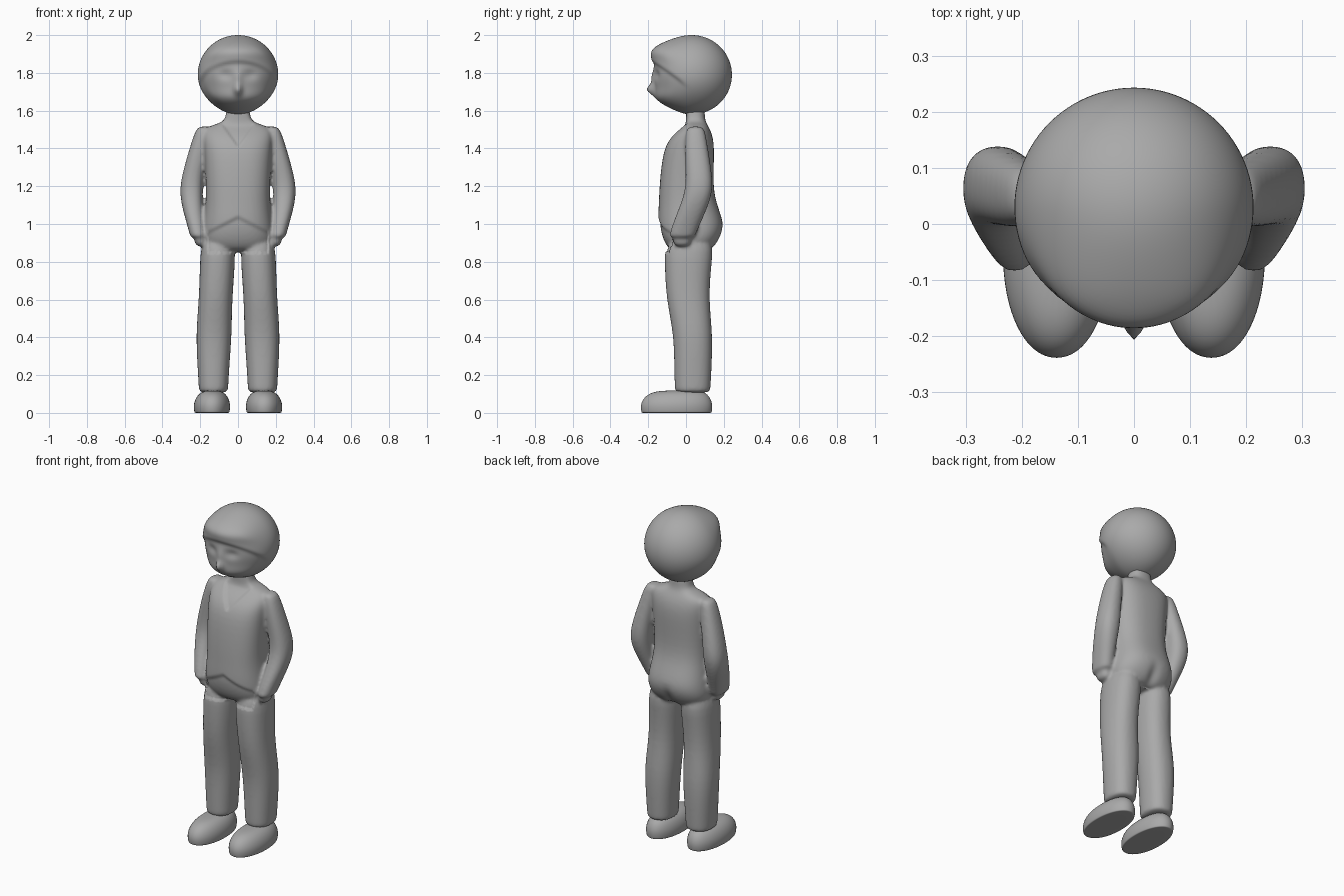
import bpy, bmesh, math
from math import cos, sin, pi, exp

cube = bpy.data.objects.get("Cube")
if cube:
    bpy.data.objects.remove(cube)

grey = bpy.data.materials.new("plain grey")
grey.use_nodes = True
grey.diffuse_color = (0.4, 0.4, 0.4, 1)
grey.node_tree.nodes["Principled BSDF"].inputs["Base Color"].default_value = grey.diffuse_color


def spow(v, e):
    return math.copysign(abs(v) ** e, v)


def bell(v, width):
    return exp(-(v / width) ** 2)


def step(v):
    v = min(1, max(0, v))
    return v * v * (3 - 2 * v)


def loft(bm, rings, side=1, power=2.3, sides=24):
    """Skin a stack of level rings: (centre x, centre y, z, half width, half depth)."""
    loops = []
    for cx, cy, z, rx, ry in rings:
        angles = [2 * pi * i / sides for i in range(sides)]
        loops.append([bm.verts.new((side * (cx + rx * spow(cos(a), 2 / power)),
                                    cy + ry * spow(sin(a), 2 / power), z)) for a in angles])
    for low, high in zip(loops, loops[1:]):
        for i in range(sides):
            j = (i + 1) % sides
            bm.faces.new((low[i], low[j], high[j], high[i]))
    bm.faces.new(loops[0])
    bm.faces.new(loops[-1])


def finish(name, bm):
    bmesh.ops.recalc_face_normals(bm, faces=bm.faces)
    mesh = bpy.data.meshes.new(name)
    bm.to_mesh(mesh)
    bm.free()
    mesh.materials.append(grey)
    obj = bpy.data.objects.new(name, mesh)
    bpy.context.collection.objects.link(obj)
    bpy.ops.object.select_all(action="DESELECT")
    obj.select_set(True)
    bpy.context.view_layer.objects.active = obj
    return obj


def modify(obj, kind, **settings):
    mod = obj.modifiers.new(kind.title(), kind)
    for key, value in settings.items():
        setattr(mod, key, value)
    bpy.ops.object.modifier_apply(modifier=mod.name)


# Clothed body: torso, neck, legs, arms and hands fused into one skin
torso = [(0, .02, .85, .12, .09), (0, .02, .875, .175, .13), (0, .025, .93, .195, .162),
         (0, .027, 1, .187, .178), (0, .01, 1.1, .172, .155), (0, 0, 1.2, .17, .142),
         (0, .015, 1.4, .18, .138), (0, .035, 1.475, .187, .105), (0, .05, 1.515, .17, .07),
         (0, .048, 1.535, .09, .06), (0, .045, 1.56, .062, .054), (0, .045, 1.65, .062, .054)]
leg = [(.13, .035, .105, .076, .093), (.13, .035, .125, .078, .095), (.13, .037, .25, .085, .1),
       (.128, .038, .42, .096, .104), (.119, .008, .6, .088, .113), (.109, .01, .78, .094, .124),
       (.104, .02, .95, .09, .135)]
arm = [(.21, -.022, .925, .04, .066), (.212, -.018, .945, .044, .07), (.228, .01, 1.02, .049, .074),
       (.243, .045, 1.1, .056, .075), (.249, .072, 1.19, .062, .073), (.23, .065, 1.3, .056, .068),
       (.206, .055, 1.4, .051, .062), (.186, .05, 1.49, .042, .052), (.178, .05, 1.518, .03, .038)]
hand = [(.195, -.02, .88, .02, .03), (.198, -.022, .9, .034, .05), (.205, -.022, .96, .032, .05)]

bm = bmesh.new()
loft(bm, torso, power=2.5)
for side in (1, -1):
    for limb in (leg, arm, hand):
        loft(bm, limb, side)
body = finish("clothed_body", bm)
modify(body, "SUBSURF", levels=2)
modify(body, "REMESH", mode="VOXEL", voxel_size=.009)
modify(body, "SMOOTH", factor=.5, iterations=7)

# V neckline, jumper hem and the seat cleft are pressed into the skin
for v in body.data.vertices:
    x, y, z = v.co
    if abs(x) < .16 and z > .85:
        if y < .02 and z > 1.35:
            v.co.y += .012 * step((z - 1.4 - 1.4 * abs(x)) / .02) * step((.02 - y) / .04)
        elif y < -.04 and z < 1.15:
            v.co.y += .01 * step((1.05 - .5 * abs(x) - z) / .03)
        elif y > .1 and z < 1.0:
            v.co.y -= .015 * bell(x, .03) * bell(z - .9, .06)
body.data.shade_smooth()

# Head: a ball shaped by hair fringe, recessed face, eye sockets, nose and chin
bm = bmesh.new()
bmesh.ops.create_uvsphere(bm, u_segments=96, v_segments=64, radius=1)
for v in bm.verts:
    dx, dy, dz = v.co
    x, y, z = .213 * dx, .03 + .213 * dy, 1.79 + .21 * dz
    if dz < 0:
        x *= 1 - .12 * dz * dz
    front = step(-dy * 1.6)
    face = step((1.88 - .72 * (y + .18) - z) / .035) * step(-dy * 2.5)
    x *= 1 - .04 * face
    y += .012 * face
    y -= front * (.042 * bell(z - 1.925, .055) + .028 * bell(z - 1.66, .05))
    if dy < 0:
        y -= .04 * bell(x, .02) * bell(z - 1.712, .03)
        y -= .012 * bell(x, .02) * bell(z - 1.77, .04)
        y += .013 * bell(abs(x) - .065, .035) * bell(z - 1.79, .025)
    v.co = (x, y, z)
head = finish("head_with_hair", bm)
head.data.shade_smooth()

# Shoes: rounded tops on flat soles
shoe = [(.138, -.05, 0, .08, .17), (.138, -.05, 0, .092, .186), (.138, -.05, .008, .095, .189),
        (.138, -.05, .045, .099, .193), (.137, -.047, .085, .085, .175),
        (.136, -.04, .11, .06, .14), (.135, -.03, .119, .03, .09)]
for side, label in ((1, "left"), (-1, "right")):
    bm = bmesh.new()
    loft(bm, shoe, side, power=2.1)
    obj = finish(label + "_shoe", bm)
    modify(obj, "SUBSURF", levels=2)
    bpy.ops.object.shade_smooth_by_angle(angle=math.radians(50))
